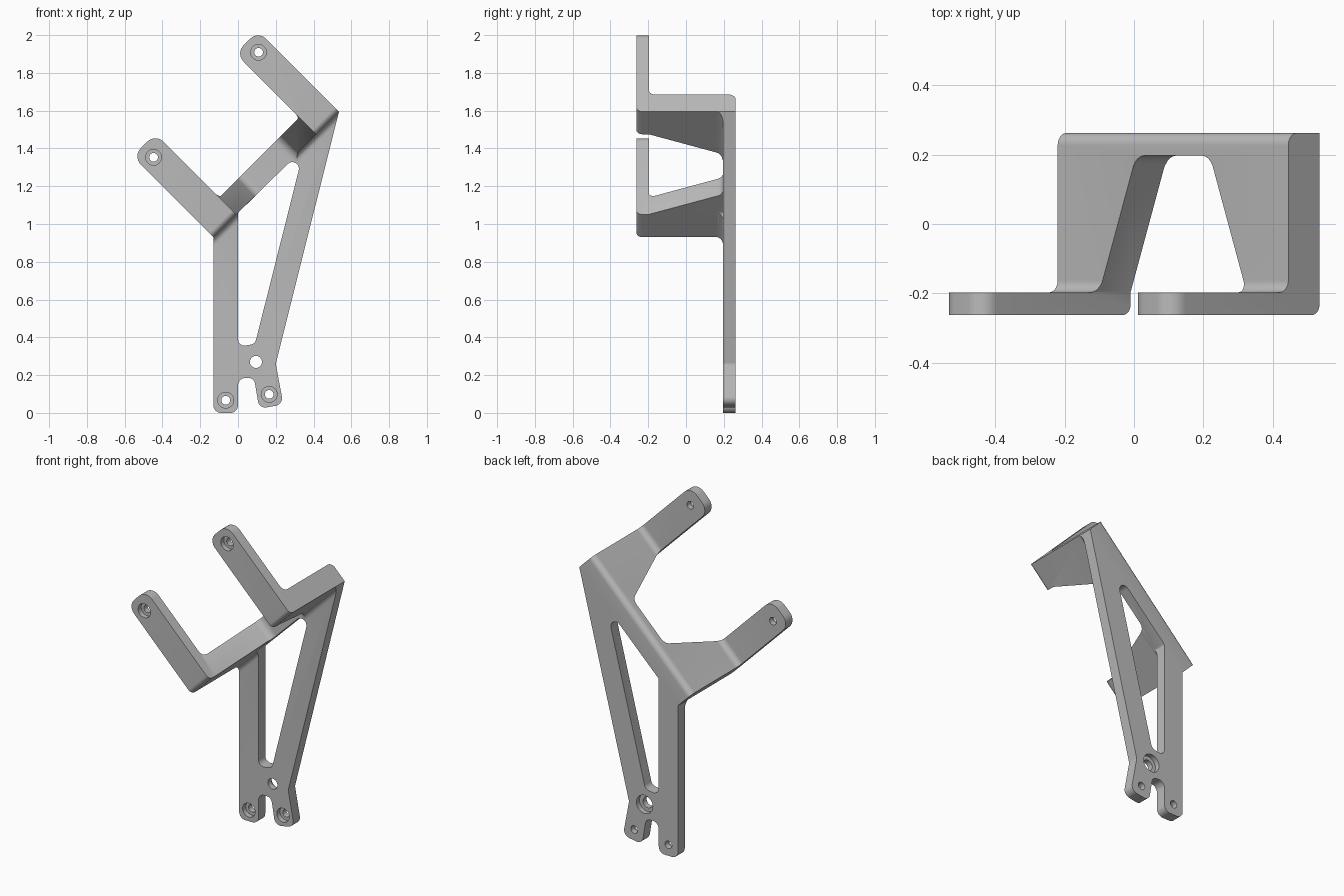
import bpy, bmesh, math
from mathutils import Vector

cube = bpy.data.objects.get("Cube")
if cube:
    bpy.data.objects.remove(cube, do_unlink=True)

S = math.sqrt(0.5)
BACK, INNER = 0.262, 0.197       # plate faces in depth (mirrored at the front)
LOW, HIGH = 0.75, 0.877          # faces of the slanted flange
U0, U1, ARM_W, TIP = 0.566, 1.506, 0.17, 1.355
U_DIR, V_DIR, Y_DIR = Vector((S, 0, S)), Vector((-S, 0, S)), Vector((0, 1, 0))


def slant(u, v, r=0):
    """Corner on the 45 degree axes, turned into x, z and a radius."""
    return ((u - v) * S, (u + v) * S, r)


def rounded(corners, steps=8):
    """Polygon whose (a, b, radius) corners are replaced by arcs."""
    out = []
    for i, (a, b, r) in enumerate(corners):
        p = Vector((a, b))
        if not r:
            out.append(p)
            continue
        d0 = (Vector(corners[i - 1][:2]) - p).normalized()
        d1 = (Vector(corners[(i + 1) % len(corners)][:2]) - p).normalized()
        half = d0.angle(d1) / 2
        centre = p + (d0 + d1).normalized() * r / math.sin(half)
        s = p + d0 * r / math.tan(half) - centre
        e = p + d1 * r / math.tan(half) - centre
        sweep = math.pi - 2 * half
        for k in range(steps + 1):
            t = k / steps
            out.append(centre + (s * math.sin((1 - t) * sweep) + e * math.sin(t * sweep)) / math.sin(sweep))
    return out


def prism(name, pts, a_dir, b_dir, axis, start, end):
    """Extrude a 2D polygon, laid on two directions, along an axis."""
    bm = bmesh.new()
    face = bm.faces.new([bm.verts.new(a_dir * p[0] + b_dir * p[1] + axis * start) for p in pts])
    top = bmesh.ops.extrude_face_region(bm, geom=[face])["geom"]
    bmesh.ops.translate(bm, vec=axis * (end - start),
                        verts=[g for g in top if isinstance(g, bmesh.types.BMVert)])
    bmesh.ops.recalc_face_normals(bm, faces=bm.faces)
    mesh = bpy.data.meshes.new(name)
    bm.to_mesh(mesh)
    bm.free()
    obj = bpy.data.objects.new(name, mesh)
    bpy.context.collection.objects.link(obj)
    return obj


def front_prism(name, pts, y0, y1):
    return prism(name, pts, Vector((1, 0, 0)), Vector((0, 0, 1)), Y_DIR, y0, y1)


def combine(body, tool, operation="DIFFERENCE"):
    tool.hide_render = True
    mod = body.modifiers.new(tool.name, "BOOLEAN")
    mod.operation, mod.solver, mod.object = operation, "EXACT", tool
    bpy.context.view_layer.objects.active = body
    bpy.ops.object.modifier_apply(modifier=mod.name)
    bpy.data.objects.remove(tool, do_unlink=True)


def drill(body, x, z, r, y0, y1):
    ring = [(x + r * math.cos(k * math.tau / 32), z + r * math.sin(k * math.tau / 32)) for k in range(32)]
    combine(body, front_prism("drill", ring, y0, y1))


# Bent sheet: back plate, flange and front plate as one stepped profile
profile = rounded([(BACK, -0.5, 0), (BACK, HIGH, 0.035), (-INNER, HIGH, 0.035), (-INNER, 1.7, 0),
                   (-BACK, 1.7, 0), (-BACK, LOW, 0.03), (INNER, LOW, 0.035), (INNER, -0.5, 0)])
bracket = prism("bracket", profile, Y_DIR, V_DIR, U_DIR, -0.6, 2)

# Front silhouette: two feet, slanted sides and two arms
silhouette = rounded([
    (-0.13, 0, 0.04), (0, 0, 0.04), (0, 0.185, 0.04), (0.085, 0.185, 0.035),
    (0.112, 0.022, 0.04), (0.24, 0.045, 0.04), (0.2, 0.26, 0.03), slant(U1, LOW),
    slant(U1, TIP, 0.06), slant(U1 - ARM_W, TIP, 0.06), slant(U1 - ARM_W, 0.95),
    slant(U0 + ARM_W, 0.95), slant(U0 + ARM_W, TIP, 0.06), slant(U0, TIP, 0.06), slant(U0, LOW)])
combine(bracket, front_prism("silhouette", silhouette, -1, 1), "INTERSECT")

# Long opening in the back plate
opening = rounded([(0, 0.35, 0.035), (0.09, 0.365, 0.035), (0.352, 1.405, 0.035), (0, 1.059, 0.02)])
combine(bracket, front_prism("opening", opening, -1, 1))

# Tapered gap in the flange that separates the arms
gap = rounded([(U0 + ARM_W, -0.5, 0), (U0 + ARM_W, -INNER, 0), (U0 + 0.32, INNER, 0.05),
               (U1 - 0.32, INNER, 0.05), (U1 - ARM_W, -INNER, 0), (U1 - ARM_W, -0.5, 0)])
combine(bracket, prism("gap", gap, U_DIR, Y_DIR, V_DIR, 0.6, 1.8))

# Screw holes, counterbored from the front
for x, z, face in ((-0.065, 0.067, INNER), (0.165, 0.098, INNER),
                   (-0.447, 1.353, -BACK), (0.109, 1.909, -BACK)):
    drill(bracket, x, z, 0.023, face - 0.1, face + 0.1)
    drill(bracket, x, z, 0.042, face - 0.1, face + 0.03)

# Pivot hole, counterbored from the back
drill(bracket, 0.095, 0.27, 0.032, 0.1, 0.4)
drill(bracket, 0.095, 0.27, 0.055, BACK - 0.03, 0.4)

# Plain grey metal
grey = bpy.data.materials.new("grey_metal")
grey.use_nodes = True
colour = (0.5, 0.5, 0.5, 1)
grey.diffuse_color = colour
grey.node_tree.nodes["Principled BSDF"].inputs["Base Color"].default_value = colour
bracket.data.materials.clear()
bracket.data.materials.append(grey)
for poly in bracket.data.polygons:
    poly.material_index = 0

bracket.select_set(True)
bpy.context.view_layer.objects.active = bracket
bpy.ops.object.shade_smooth_by_angle(angle=math.radians(30))
